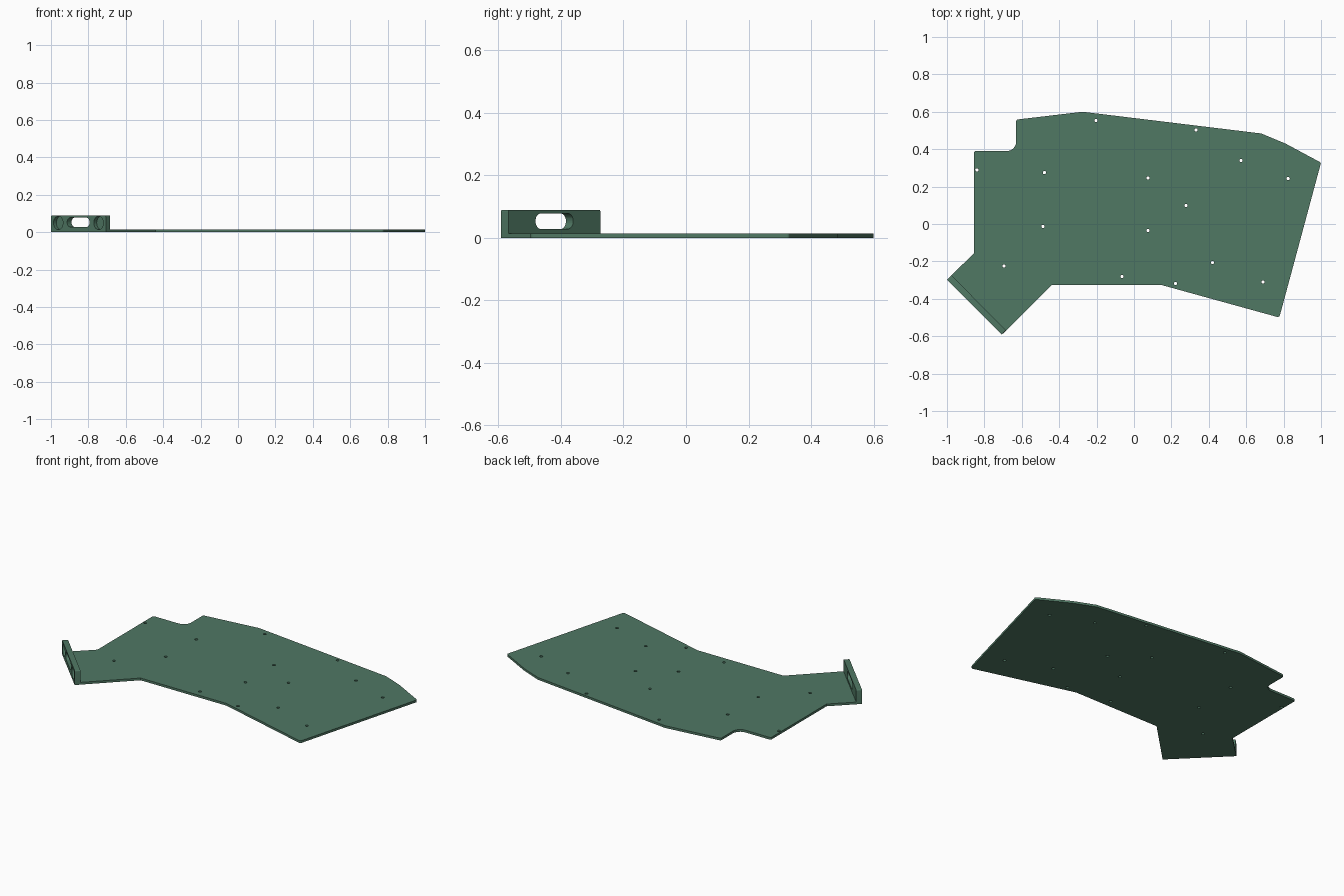
import bpy, bmesh, math
from mathutils import Vector, Matrix

if "Cube" in bpy.data.objects:
    bpy.data.objects.remove(bpy.data.objects["Cube"])

green = bpy.data.materials.new("muted green")
green.diffuse_color = (0.08, 0.188, 0.127, 1)
green.use_nodes = True
green.node_tree.nodes["Principled BSDF"].inputs["Base Color"].default_value = green.diffuse_color

PLATE_T, WALL_H, WALL_T = 0.014, 0.089, 0.033


def fillet(points, steps=6):
    """Round each (x, y, radius) corner of a closed outline."""
    out = []
    n = len(points)
    for i, (x, y, r) in enumerate(points):
        p = Vector((x, y))
        a = (Vector(points[i - 1][:2]) - p).normalized()
        b = (Vector(points[(i + 1) % n][:2]) - p).normalized()
        if r == 0:
            out.append(p)
            continue
        half = a.angle(b) / 2
        c = p + (a + b).normalized() * (r / math.sin(half))
        d = r / math.tan(half)
        start, end = p + a * d - c, p + b * d - c
        sweep = math.atan2(start.x * end.y - start.y * end.x, start.dot(end))
        for k in range(steps + 1):
            out.append(c + Matrix.Rotation(sweep * k / steps, 2) @ start)
    return out


def prism(bm, outline, z0, z1):
    """Extrude a flat outline between two heights."""
    face = bm.faces.new([bm.verts.new((p.x, p.y, z0)) for p in outline])
    ext = bmesh.ops.extrude_face_region(bm, geom=[face])["geom"]
    bmesh.ops.translate(bm, vec=(0, 0, z1 - z0),
                        verts=[v for v in ext if isinstance(v, bmesh.types.BMVert)])


def finish(name, bm, matrix=Matrix()):
    bmesh.ops.recalc_face_normals(bm, faces=bm.faces)
    me = bpy.data.meshes.new(name)
    bm.to_mesh(me)
    bm.free()
    me.materials.append(green)
    ob = bpy.data.objects.new(name, me)
    ob.matrix_world = matrix
    bpy.context.collection.objects.link(ob)
    return ob


def cut(target, cutter):
    cutter.hide_render = True
    cutter.hide_viewport = True
    mod = target.modifiers.new("cut", "BOOLEAN")
    mod.operation = "DIFFERENCE"
    mod.solver = "EXACT"
    mod.object = cutter


def circle(x, y, r, n):
    return [Vector((x + r * math.cos(math.tau * k / n),
                    y + r * math.sin(math.tau * k / n))) for k in range(n)]


# Wall frame: u runs along the wall, v is up, w points inward
left, right = Vector((-1.0, -0.297)), Vector((-0.707, -0.592))
u = (right - left).normalized()
inward = Vector((-u.y, u.x))
length = (right - left).length
mid = (left + right) / 2
frame = Matrix(((u.x, 0, -inward.x, mid.x),
                (u.y, 0, -inward.y, mid.y),
                (0, 1, 0, 0),
                (0, 0, 0, 1)))
a, b = left + inward * WALL_T, right + inward * WALL_T

# Base plate
outline = [(-0.855, 0.39, 0.01), (-0.63, 0.39, 0.05), (-0.63, 0.558, 0.012),
           (-0.275, 0.6, 0.06), (0.68, 0.484, 0.04), (0.81, 0.43, 0.04),
           (1.0, 0.328, 0.008), (0.777, -0.5, 0.012), (0.15, -0.327, 0.02),
           (-0.44, -0.327, 0), (b.x, b.y, 0), (a.x, a.y, 0), (-0.855, -0.157, 0)]
bm = bmesh.new()
prism(bm, fillet(outline), 0, PLATE_T)
plate = finish("base_plate", bm)

# Small through holes in the plate
holes = [(-0.203, 0.553), (0.332, 0.503), (0.572, 0.34), (0.824, 0.243),
         (-0.84, 0.289), (-0.479, 0.275), (0.075, 0.246), (0.278, 0.099),
         (-0.487, -0.013), (0.075, -0.035), (-0.695, -0.225), (-0.064, -0.281),
         (0.222, -0.318), (0.42, -0.206), (0.69, -0.31)]
bm = bmesh.new()
for x, y in holes:
    prism(bm, circle(x, y, 0.009, 16), -0.02, 0.04)
cut(plate, finish("plate_hole_cutter", bm))

# Upright end wall with rounded upper corners
h = length / 2
bm = bmesh.new()
prism(bm, fillet([(-h, 0, 0), (h, 0, 0), (h, WALL_H, 0.006), (-h, WALL_H, 0.006)]),
      -WALL_T, 0)
wall = finish("end_wall", bm, frame)

# Central slot and two round blind pockets on the outer face
bm = bmesh.new()
s = 0.085
prism(bm, fillet([(-s, 0.028, 0.0245), (s, 0.028, 0.0245),
                  (s, 0.078, 0.0245), (-s, 0.078, 0.0245)], 8), -0.06, 0.03)
for side in (-1, 1):
    prism(bm, circle(side * 0.153, 0.05, 0.036, 32), -0.022, 0.03)
cut(wall, finish("wall_opening_cutter", bm, frame))

# Smooth the rounded edges, keep the corners crisp
for ob in (plate, wall):
    bpy.ops.object.select_all(action="DESELECT")
    ob.select_set(True)
    bpy.context.view_layer.objects.active = ob
    bpy.ops.object.shade_smooth_by_angle(angle=math.radians(30))
